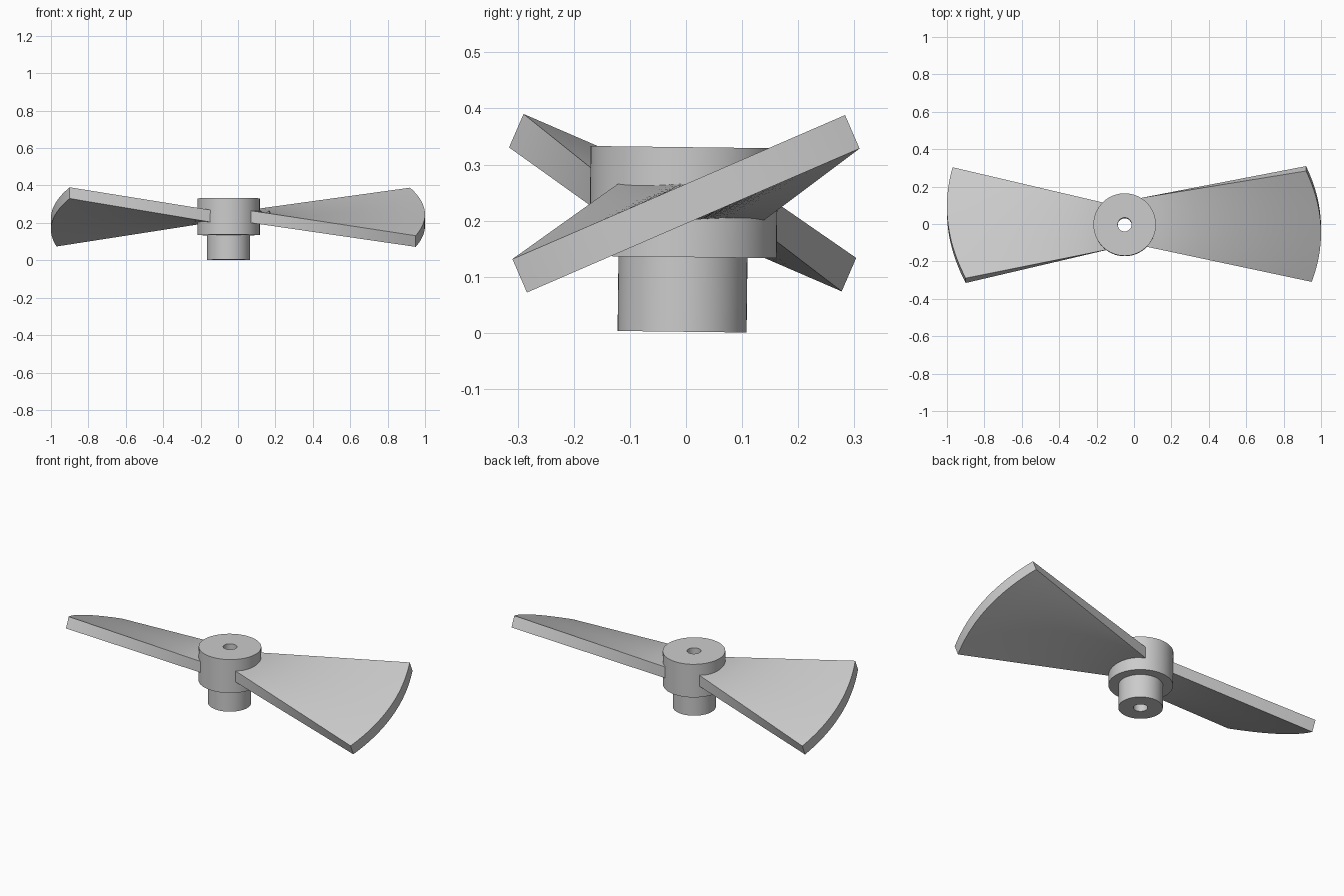
import bpy, bmesh
from math import sin, cos, pi, radians
from mathutils import Vector

cube = bpy.data.objects.get("Cube")
if cube:
    bpy.data.objects.remove(cube, do_unlink=True)

grey = bpy.data.materials.new("plain grey")
grey.use_nodes = True
GREY = (0.6, 0.6, 0.6, 1)
grey.diffuse_color = GREY
grey.node_tree.nodes["Principled BSDF"].inputs["Base Color"].default_value = GREY


def finish(bm, name):
    bmesh.ops.recalc_face_normals(bm, faces=bm.faces)
    mesh = bpy.data.meshes.new(name)
    bm.to_mesh(mesh)
    bm.free()
    mesh.materials.append(grey)
    obj = bpy.data.objects.new(name, mesh)
    bpy.context.collection.objects.link(obj)
    bpy.ops.object.select_all(action="DESELECT")
    obj.select_set(True)
    bpy.context.view_layer.objects.active = obj
    bpy.ops.object.shade_smooth_by_angle(angle=radians(30))
    return obj


# Stepped hub with a through bore, turned from a closed profile
def hub(name, profile, sides=64):
    bm = bmesh.new()
    rings = [[bm.verts.new((r * cos(2 * pi * i / sides), r * sin(2 * pi * i / sides), z))
              for i in range(sides)] for r, z in profile]
    for k, ring in enumerate(rings):
        nxt = rings[(k + 1) % len(rings)]
        for i in range(sides):
            j = (i + 1) % sides
            bm.faces.new((ring[i], ring[j], nxt[j], nxt[i]))
    return finish(bm, name)


body = hub("hub", [(0.037, 0), (0.115, 0), (0.115, 0.133),
                   (0.167, 0.133), (0.167, 0.329), (0.037, 0.329)])
body.location = (-0.05, -0.007, 0.002)
body.rotation_euler.x = radians(-0.7)


# One station across a blade: v runs from the front edge (-1) to the back edge (1)
def section(v, side, centre, half, pitch, sweep, bulge, thick=0.065):
    mid = Vector(centre) + Vector((sweep * v + bulge * (1 - v * v),
                                   v * half * cos(pitch), v * half * sin(pitch)))
    return mid + Vector((0, -sin(pitch), cos(pitch))) * side * thick / 2


# Twisted blade, ruled from a level root to a pitched, rounded tip
def blade(name, root, tip, across=24, along=10):
    bm = bmesh.new()
    grids = []
    for side in (1, -1):
        grid = []
        for i in range(across + 1):
            v = 2 * i / across - 1
            a, b = section(v, side, *root), section(v, side, *tip)
            grid.append([bm.verts.new(a.lerp(b, j / along)) for j in range(along + 1)])
        grids.append(grid)
        for i in range(across):
            for j in range(along):
                bm.faces.new((grid[i][j], grid[i + 1][j], grid[i + 1][j + 1], grid[i][j + 1]))
    # Walls joining the two skins all round the outline
    border = ([(i, 0) for i in range(across)] + [(across, j) for j in range(along)]
              + [(i, along) for i in range(across, 0, -1)] + [(0, j) for j in range(along, 0, -1)])
    top, low = grids
    for (i, j), (m, n) in zip(border, border[1:] + border[:1]):
        bm.faces.new((top[i][j], top[m][n], low[m][n], low[i][j]))
    return finish(bm, name)


PITCH = radians(23.4)
blade("left_blade",
      ((0.05, 0.01, 0.234), 0.13, 0, -0.01, 0),
      ((0.935, 0, 0.23), 0.323, PITCH, -0.015, 0.064))
blade("right_blade",
      ((-0.14, -0.012, 0.234), 0.123, 0, -0.01, 0),
      ((-0.935, -0.006, 0.232), 0.323, -PITCH, -0.035, -0.06))
